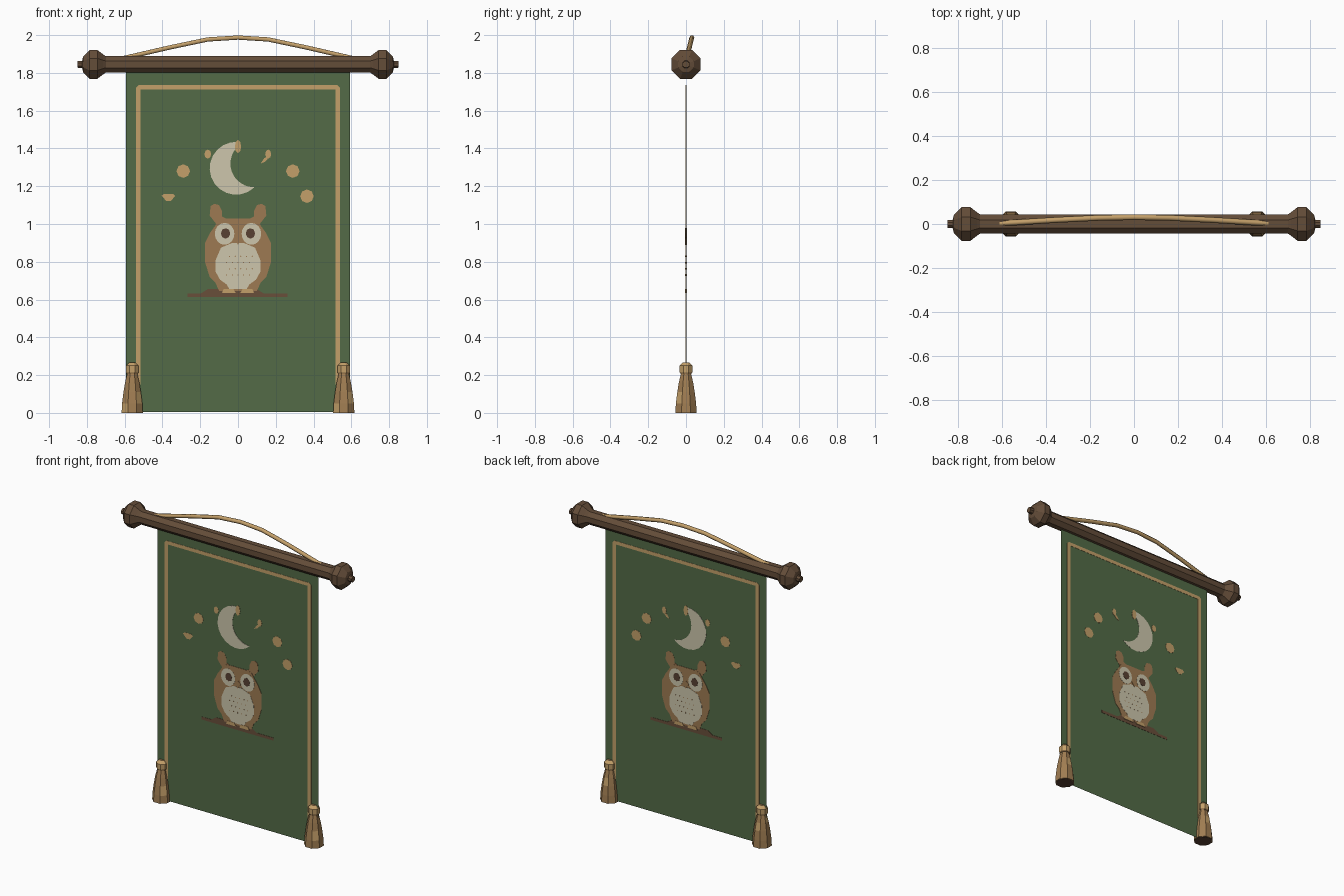
import bpy, bmesh, math
from math import cos, sin, radians, pi
from mathutils import Vector

cube = bpy.data.objects.get("Cube")
if cube:
    bpy.data.objects.remove(cube, do_unlink=True)


def material(name, r, g, b):
    """Flat material from 8-bit sRGB values, stored as linear."""
    lin = [((c / 255 + 0.055) / 1.055) ** 2.4 for c in (r, g, b)] + [1]
    m = bpy.data.materials.new(name)
    m.use_nodes = True
    m.diffuse_color = lin
    m.node_tree.nodes["Principled BSDF"].inputs["Base Color"].default_value = lin
    return m


GREEN = material("green cloth", 83, 107, 71)
TAN = material("tan thread", 196, 160, 106)
ROPE = material("rope brown", 160, 125, 82)
FEATHER = material("feather brown", 158, 122, 82)
CREAM = material("cream thread", 205, 198, 172)
DARK = material("dark thread", 88, 65, 50)
BRANCH = material("branch brown", 104, 78, 58)
WOOD = material("dark wood", 100, 77, 57)


def finish(name, bm, mats):
    bmesh.ops.recalc_face_normals(bm, faces=bm.faces)
    me = bpy.data.meshes.new(name)
    bm.to_mesh(me)
    bm.free()
    for m in mats:
        me.materials.append(m)
    ob = bpy.data.objects.new(name, me)
    bpy.context.collection.objects.link(ob)
    return ob


def lathe(name, profile, place, mats, rule=lambda ring, side: 0, sides=8):
    """Spin (along, radius) pairs; place maps (along, u, v) to a point."""
    bm = bmesh.new()
    rings = []
    for a, r in profile:
        angles = [2 * pi * (k + 0.5) / sides for k in range(sides)]
        rings.append([bm.verts.new(place(a, r * cos(t), r * sin(t))) for t in angles])
    for i in range(len(rings) - 1):
        for k in range(sides):
            n = (k + 1) % sides
            f = bm.faces.new((rings[i][k], rings[i][n], rings[i + 1][n], rings[i + 1][k]))
            f.material_index = rule(i, k)
    bm.faces.new(rings[0])
    bm.faces.new(rings[-1])
    return finish(name, bm, mats)


def plate(name, outlines, mat, layer=1):
    """Thin stitched plate showing on both faces of the cloth."""
    t = 0.0005 + 0.001 * layer
    bm = bmesh.new()
    for pts in outlines:
        face = bm.faces.new([bm.verts.new((x, -t, z)) for x, z in pts])
        ext = bmesh.ops.extrude_face_region(bm, geom=[face], use_keep_orig=True)
        for v in ext["geom"]:
            if isinstance(v, bmesh.types.BMVert):
                v.co.y = t
    return finish(name, bm, [mat])


def oval(x, z, rx, rz, n=16):
    return [(x + rx * cos(2 * pi * k / n), z + rz * sin(2 * pi * k / n)) for k in range(n)]


def rect(x0, x1, z0, z1):
    return [(x0, z0), (x1, z0), (x1, z1), (x0, z1)]


def arc(x, z, r, a0, a1, n=14):
    angles = [radians(a0 + (a1 - a0) * k / n) for k in range(n + 1)]
    return [(x + r * cos(a), z + r * sin(a)) for a in angles]


def mirrored(half):
    """Close a right-hand outline (top to bottom) with its mirror."""
    return half + [(-x, z) for x, z in reversed(half)]


# Rod with turned finials
ROD_Z = 1.845
half = [(0.70, 0.047), (0.715, 0.058), (0.745, 0.083), (0.785, 0.083),
        (0.82, 0.045), (0.825, 0.021), (0.85, 0.019)]
lathe("rod", [(-0.71, 0.047), (0.71, 0.047)],
      lambda a, u, v: (a, u, ROD_Z + v), [WOOD])
for side, s in (("left", 1), ("right", -1)):
    lathe(side + "_finial", half, lambda a, u, v: (s * a, u, ROD_Z + v), [WOOD])

# Hanging cord
curve = bpy.data.curves.new("hanging_cord", "CURVE")
curve.dimensions = "3D"
curve.bevel_depth = 0.013
curve.bevel_resolution = 1
curve.use_fill_caps = True
right = [(0.0, 0.031, 1.987), (0.16, 0.028, 1.977), (0.36, 0.018, 1.935), (0.62, 0.002, 1.875)]
path = [(-x, y, z) for x, y, z in reversed(right[1:])] + right
spline = curve.splines.new("POLY")
spline.points.add(len(path) - 1)
for p, co in zip(spline.points, path):
    p.co = (*co, 1)
curve.materials.append(TAN)
bpy.context.collection.objects.link(bpy.data.objects.new("hanging_cord", curve))

# Cloth: a single flat sheet
bm = bmesh.new()
bm.faces.new([bm.verts.new((x, 0, z)) for x, z in rect(-0.592, 0.592, 0.004, 1.83)])
finish("cloth", bm, [GREEN])

# Border line, open at the bottom
plate("border", [rect(-0.54, -0.515, 0.15, 1.722), rect(0.515, 0.54, 0.15, 1.722),
                 [(-0.54, 1.722), (-0.515, 1.712), (0.515, 1.712), (0.54, 1.722),
                  (0.527, 1.735), (-0.527, 1.735)]], TAN)

# Crescent moon and stars
plate("moon", [arc(-0.01, 1.295, 0.14, 86, 314) + arc(0.085, 1.32, 0.125, 266, 132)], CREAM)
stars = [oval(s * 0.29, 1.28, 0.036, 0.036, 8) for s in (-1, 1)]
stars += [oval(0.365, 1.147, 0.036, 0.036, 8),
          [(-0.405, 1.15), (-0.38, 1.122), (-0.355, 1.122), (-0.332, 1.15), (-0.345, 1.16), (-0.39, 1.16)],
          oval(-0.16, 1.37, 0.018, 0.024, 8), oval(0.16, 1.37, 0.016, 0.024, 8),
          [(0.12, 1.32), (0.145, 1.33), (0.165, 1.355), (0.14, 1.35)]]
plate("stars", stars, TAN)
plate("top_star", [oval(0, 1.41, 0.017, 0.035, 8)], TAN, 2)

# Branch
plate("branch", [rect(-0.267, 0.262, 0.613, 0.632),
                 [(-0.2, 0.63), (0.14, 0.63), (0.1, 0.655), (-0.16, 0.655)]], BRANCH)

# Owl body and ear tufts
body = [(0.05, 1.03), (0.1, 1.025), (0.125, 0.985), (0.15, 0.95), (0.175, 0.9),
        (0.175, 0.8), (0.15, 0.72), (0.12, 0.69), (0.1, 0.645)]
plate("owl_body", [mirrored(body)], FEATHER, 2)
ear = [(0.07, 1.0), (0.115, 1.0), (0.15, 1.045), (0.145, 1.095), (0.125, 1.107),
       (0.1, 1.1), (0.085, 1.07), (0.085, 1.04), (0.06, 1.028)]
plate("owl_ears", [[(s * x, z) for x, z in ear] for s in (1, -1)], FEATHER, 1)

# Owl belly, face discs, eyes, beak and feet
belly = [(0.03, 0.9), (0.09, 0.875), (0.118, 0.81), (0.12, 0.75),
         (0.095, 0.705), (0.06, 0.68), (0.045, 0.655)]
plate("owl_belly", [mirrored(belly)], CREAM, 3)
plate("owl_face", [oval(s * 0.071, 0.948, 0.052, 0.058) for s in (1, -1)], CREAM, 3)
plate("owl_eyes", [oval(s * 0.066, 0.95, 0.025, 0.028, 8) for s in (1, -1)], DARK, 4)
plate("owl_beak", [[(-0.024, 0.925), (0, 0.89), (0.024, 0.925), (0, 0.945)]], FEATHER, 4)
plate("owl_feet", [[(s * x, z) for x, z in ((0.012, 0.635), (0.085, 0.635), (0.075, 0.657), (0.025, 0.657))]
                   for s in (1, -1)], TAN, 4)
flecks = [oval(x * 0.03 + (row % 2) * 0.015, 0.73 + row * 0.033, 0.004, 0.004, 4)
          for row in range(4) for x in (-2, -1, 0, 1, 2)]
plate("belly_flecks", flecks, FEATHER, 4)

# Tassels: flared skirt with lighter strands and a bound knot
skirt = [(0.0, 0.061), (0.05, 0.058), (0.11, 0.05), (0.16, 0.041), (0.208, 0.029)]
knot = [(0.208, 0.033), (0.215, 0.036), (0.25, 0.036), (0.268, 0.017)]
for side, s in (("left", 1), ("right", -1)):
    def upright(a, u, v):
        return (s * 0.56 + u, v, a)
    lathe(side + "_tassel_skirt", skirt, upright, [ROPE, TAN],
          lambda ring, k: int((ring * 3 + k * 2) % 7 == 1))
    lathe(side + "_tassel_knot", knot, upright, [ROPE, TAN],
          lambda ring, k: int(ring > 0))
    # Dark underside of the strands
    lathe(side + "_tassel_underside", [(0.0, 0.055), (0.003, 0.055)],
          lambda a, u, v: (s * 0.56 + u, v, a - 0.001), [DARK])
